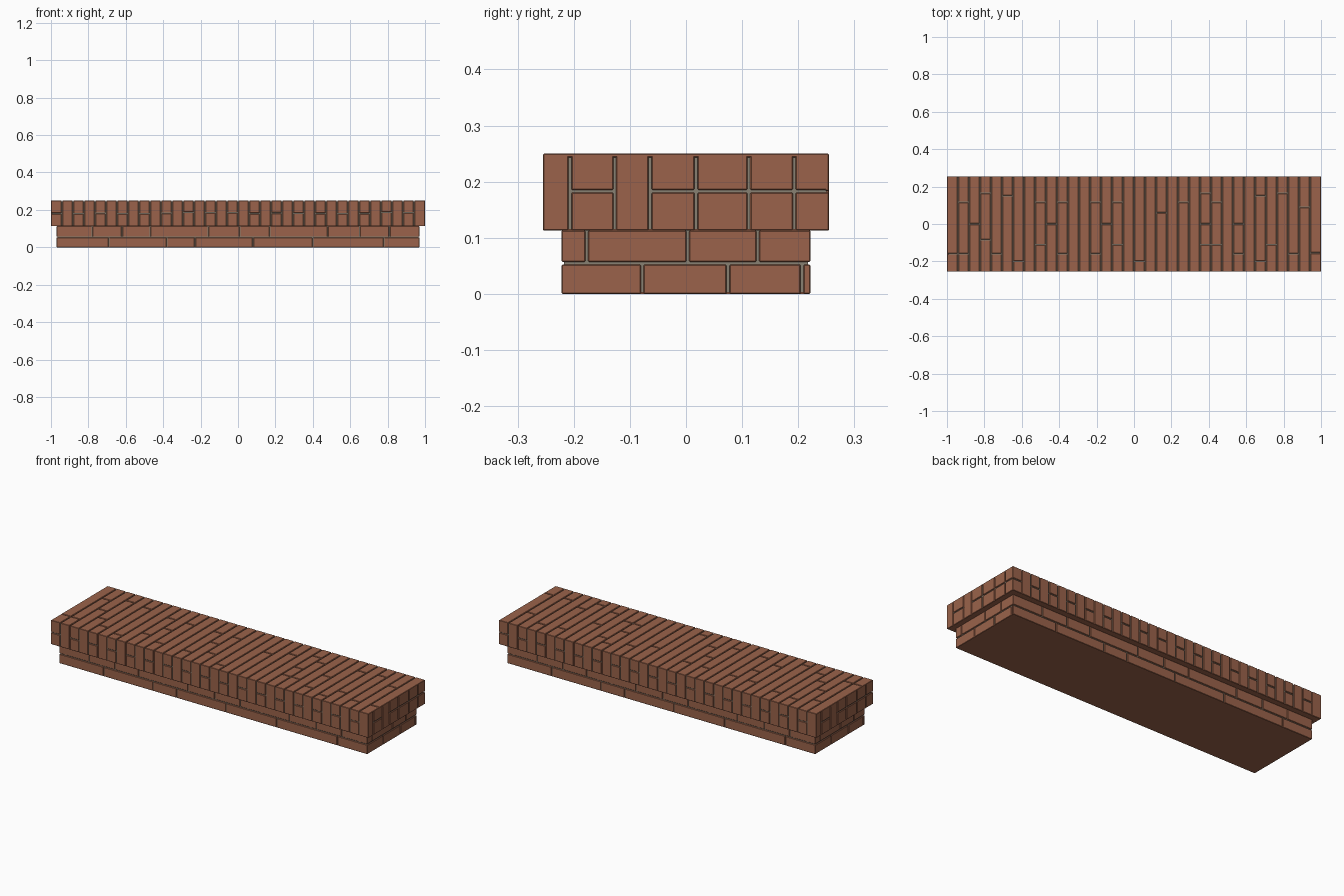
import bpy, bmesh, random
from mathutils import Matrix, Vector

if "Cube" in bpy.data.objects:
    bpy.data.objects.remove(bpy.data.objects["Cube"])

random.seed(4)

def material(name, col):
    m = bpy.data.materials.new(name)
    m.diffuse_color = (*col, 1)
    m.use_nodes = True
    m.node_tree.nodes["Principled BSDF"].inputs["Base Color"].default_value = m.diffuse_color
    return m

BRICK = material("red brown brick", (0.325, 0.124, 0.069))
MORTAR = material("grey mortar", (0.25, 0.22, 0.17))
GAP, T = 0.005, 0.007            # joint width, brick facing thickness
TX, TY, Z1, Z2 = 1.0, 0.255, 0.113, 0.25   # cap
BX, BY = 0.97, 0.222                        # base
SPLIT = 0.183
EDGE = 0.0018                    # worn brick edges

def build(name, boxes, mat, bevel=0.0):
    """One object made of boxes given as (min corner, max corner)."""
    bm = bmesh.new()
    for lo, hi in boxes:
        lo, hi = Vector(lo), Vector(hi)
        bmesh.ops.create_cube(bm, size=1, matrix=Matrix.Translation((lo + hi) / 2)
                              @ Matrix.Diagonal((*(hi - lo), 1)))
    me = bpy.data.meshes.new(name)
    bm.to_mesh(me)
    bm.free()
    me.materials.append(mat)
    ob = bpy.data.objects.new(name, me)
    bpy.context.collection.objects.link(ob)
    if bevel:
        b = ob.modifiers.new("worn edges", 'BEVEL')
        b.width, b.segments = bevel, 1
    return ob

def spans(a, b, joints, gap=GAP):
    """Brick intervals between a and b, leaving a gap at each joint."""
    pts = [a] + sorted(joints) + [b]
    for i in range(len(pts) - 1):
        yield (pts[i] + (gap / 2 if i else 0),
               pts[i + 1] - (gap / 2 if i < len(pts) - 2 else 0))

def turned(boxes):
    """Same boxes turned half a circle about z, for the opposite side."""
    return [((-h[0], -h[1], l[2]), (-l[0], -l[1], h[2])) for l, h in boxes]

# mortar cores
D = 0.005
build("cap_mortar", [((-TX + D, -TY + D, Z1 + .002), (TX - D, TY - D, Z2 - D))], MORTAR)
build("base_mortar", [((-BX + D, -BY + D, .002), (BX - D, BY - D, Z1 + .01))], MORTAR)

# closed undersides
build("cap_underside", [((-TX + .002, -TY + .002, Z1), (TX - .002, TY - .002, Z1 + .003))], BRICK)
build("base_underside", [((-BX + .002, -BY + .002, 0), (BX - .002, BY - .002, .003))], BRICK)

# cap top: 34 rows of bricks running front to back with staggered cross joints
N = 34
W = 2 * TX / N
columns = [-TX + W * i for i in range(1, N)]
cross = {0: [-.16], 1: [.117, -.16], 2: [0], 3: [.165, -.085], 4: [-.16], 5: [.15],
         6: [-.2], 8: [.117, -.11], 9: [0], 10: [.117, -.16], 13: [.117, -.16],
         14: [0], 15: [.117, -.11], 17: [-.2], 19: [.06], 21: [.117], 23: [.165, 0, -.11],
         24: [.117, -.11], 26: [0, -.16], 28: [.15, -.2], 29: [-.11], 30: [.165],
         31: [-.16], 32: [.09], 33: [-.155]}
top = []
for i, (x0, x1) in enumerate(spans(-TX, TX, columns)):
    for y0, y1 in spans(-TY, TY, cross.get(i, [])):
        top.append(((x0, y0, Z2 - T), (x1, y1, Z2)))
build("cap_top_bricks", top, BRICK, EDGE)

# cap front and back: upright bricks, every second one split in two
front = []
for i, (x0, x1) in enumerate(spans(-TX, TX, columns)):
    js = [SPLIT + random.uniform(-.004, .004)] if i % 2 == 0 else []
    for z0, z1 in spans(Z1, Z2, js):
        front.append(((x0, -TY, z0), (x1, -TY + T, z1)))
build("cap_front_bricks", front, BRICK, EDGE)
build("cap_back_bricks", turned(front), BRICK, EDGE)

# cap ends
end = []
for i, (y0, y1) in enumerate(spans(-TY, TY, [-.207, -.127, -.064, .018, .112, .193])):
    for z0, z1 in spans(Z1, Z2, [] if i in (0, 2) else [SPLIT]):
        end.append(((TX - T, y0, z0), (TX, y1, z1)))
build("cap_right_bricks", end, BRICK, EDGE)
build("cap_left_bricks", turned(end), BRICK, EDGE)

# base: two courses of stretchers round all sides
courses = [(0, .052, [-.69, -.38, -.23, .08, .40, .78], [-.078, .075, .207]),
           (.057, Z1, [-.78, -.62, -.47, -.16, .01, .17, .48, .65, .81], [-.177, .003, .128])]
base_front, base_end = [], []
for z0, z1, jx, jy in courses:
    base_front += [((a, -BY, z0), (b, -BY + T, z1)) for a, b in spans(-BX, BX, jx)]
    base_end += [((BX - T, a, z0), (BX, b, z1)) for a, b in spans(-BY, BY, jy)]
build("base_front_bricks", base_front, BRICK, EDGE)
build("base_back_bricks", turned(base_front), BRICK, EDGE)
build("base_right_bricks", base_end, BRICK, EDGE)
build("base_left_bricks", turned(base_end), BRICK, EDGE)
